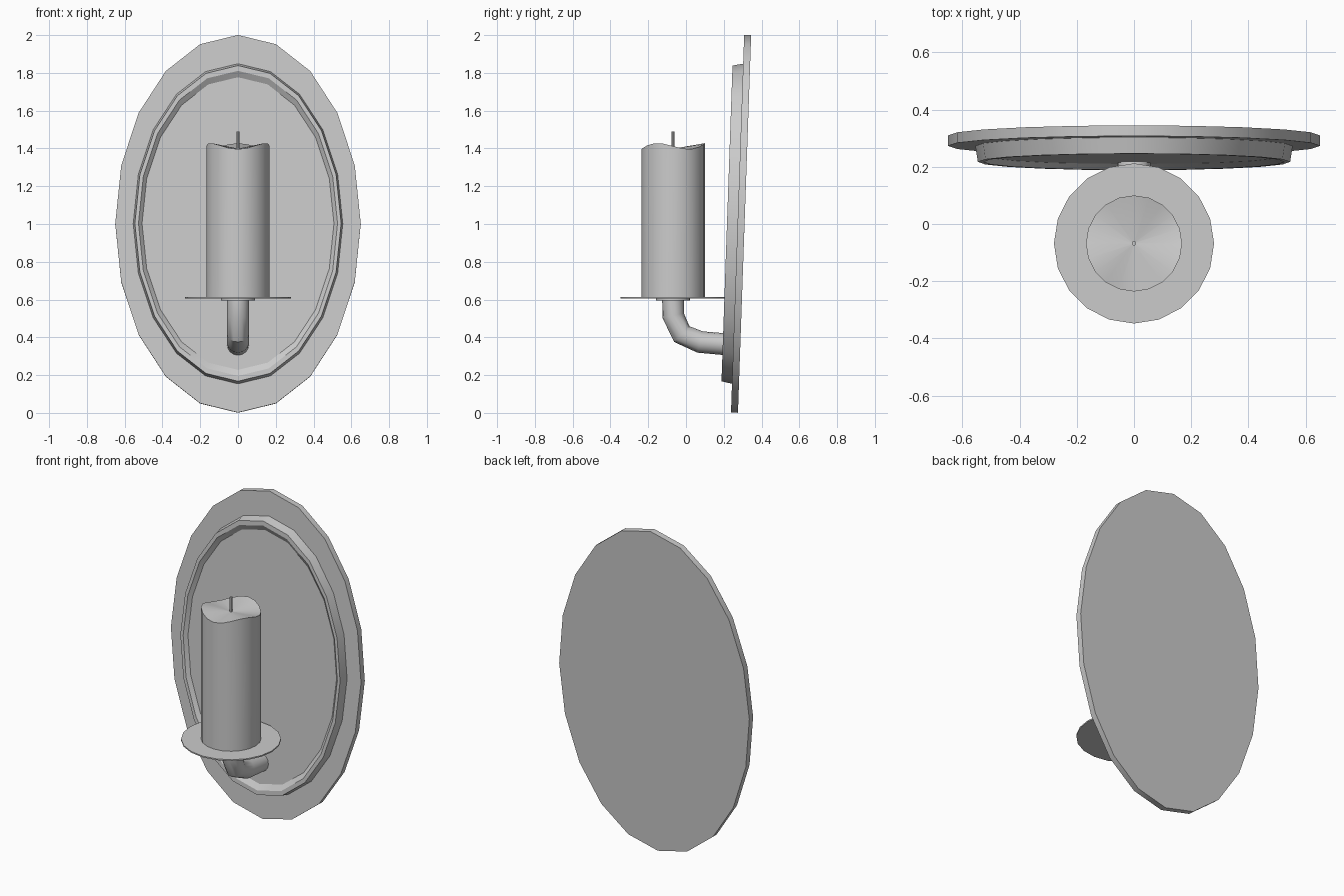
import bpy, bmesh, math
from mathutils import Matrix, Vector

cube = bpy.data.objects.get("Cube")
if cube:
    bpy.data.objects.remove(cube, do_unlink=True)

GREY = (0.6, 0.6, 0.6, 1)
mat = bpy.data.materials.new("plain grey")
mat.use_nodes = True
mat.diffuse_color = GREY
mat.node_tree.nodes["Principled BSDF"].inputs["Base Color"].default_value = GREY

AXIS_Y = -0.068  # candle axis
SIDES = 20


def loft(name, rings, cap_start=True, cap_end=True, matrix=None):
    """Skin a list of closed rings of points, optionally capping the ends."""
    bm = bmesh.new()
    loops = [[bm.verts.new(p) for p in ring] for ring in rings]
    for a, b in zip(loops, loops[1:]):
        for i in range(len(a)):
            j = (i + 1) % len(a)
            bm.faces.new((a[i], a[j], b[j], b[i]))
    if cap_start:
        bm.faces.new(loops[0])
    if cap_end:
        bm.faces.new(loops[-1])
    bmesh.ops.recalc_face_normals(bm, faces=bm.faces)
    mesh = bpy.data.meshes.new(name)
    bm.to_mesh(mesh)
    bm.free()
    obj = bpy.data.objects.new(name, mesh)
    bpy.context.collection.objects.link(obj)
    mesh.materials.append(mat)
    if matrix:
        obj.matrix_world = matrix
    bpy.ops.object.select_all(action='DESELECT')
    obj.select_set(True)
    bpy.context.view_layer.objects.active = obj
    bpy.ops.object.shade_smooth_by_angle(angle=math.radians(30))
    return obj


def angles(n=SIDES):
    return [2 * math.pi * i / n for i in range(n)]


def oval(rx, rz, y):
    return [(rx * math.cos(t), y, rz * math.sin(t)) for t in angles()]


def circle(r, z, n=SIDES, wave=0):
    return [(r * math.cos(t), AXIS_Y + r * math.sin(t),
             z - wave * math.sin(3 * t)) for t in angles(n)]


# Oval backplate, leaning back slightly
lean = Matrix.Translation((0, 0.31, 1)) @ Matrix.Rotation(math.radians(-2), 4, 'X')
loft("backplate", [oval(0.65, 1, 0), oval(0.65, 1, -0.037)], matrix=lean)

# Raised oval with a lip and a shallow recessed panel
loft("raised_panel", [oval(0.555, 0.848, -0.036), oval(0.546, 0.836, -0.093),
                      oval(0.527, 0.808, -0.093), oval(0.508, 0.775, -0.073)],
     cap_start=False, matrix=lean)

# Bent arm: round sections swept along a path in the side plane
path = [Vector((0, y, z)) for y, z in
        [(AXIS_Y, 0.6), (AXIS_Y, 0.515), (-0.022, 0.417), (0.075, 0.375), (0.25, 0.36)]]
sections = []
for i, p in enumerate(path):
    before = (p - path[max(i - 1, 0)]).normalized()
    after = (path[min(i + 1, len(path) - 1)] - p).normalized()
    across = Vector((1, 0, 0)).cross((before + after).normalized())
    sections.append([p + 0.058 * (Vector((math.cos(t), 0, 0)) + across * math.sin(t))
                     for t in angles(16)])
loft("arm", sections)

# Collar and drip dish
loft("collar", [circle(0.09, 0.594), circle(0.09, 0.608)])
loft("drip_dish", [circle(0.28, 0.606), circle(0.28, 0.614)])

# Candle with an uneven melted rim, and its wick
loft("candle", [circle(0.168, 0.61), circle(0.168, 1.412, wave=0.016),
                circle(0.008, 1.4)])
loft("wick", [circle(0.008, 1.39, 8), circle(0.008, 1.49, 8)])
